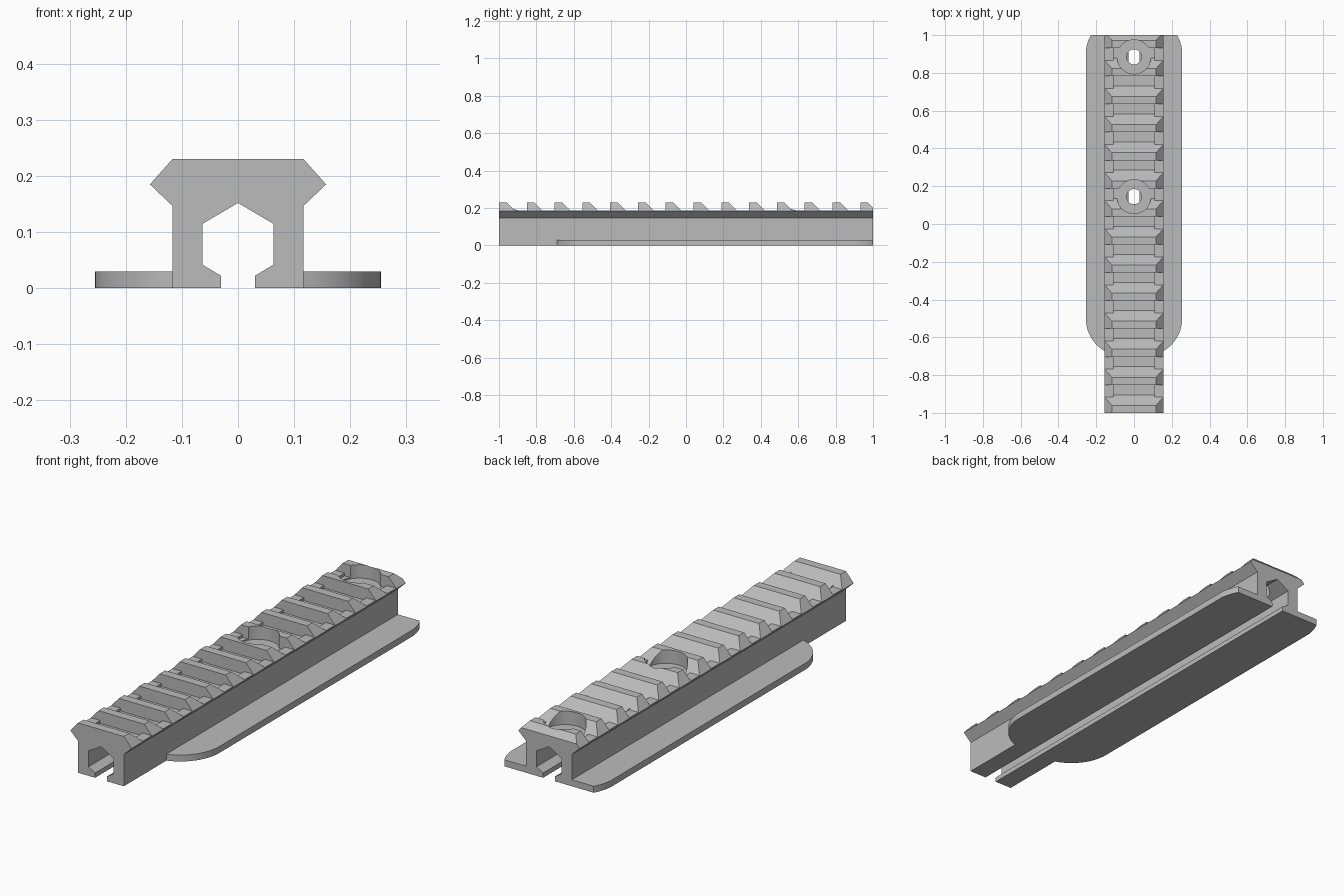
import bpy, bmesh, math
from mathutils import Vector

if "Cube" in bpy.data.objects:
    bpy.data.objects.remove(bpy.data.objects["Cube"], do_unlink=True)

# Single grey finish
grey = bpy.data.materials.new("plain_grey")
grey.use_nodes = True
colour = (0.5, 0.5, 0.5, 1)
grey.diffuse_color = colour
grey.node_tree.nodes["Principled BSDF"].inputs["Base Color"].default_value = colour


def prism(bm, points, offset):
    """Extrude a closed outline along an offset vector."""
    face = bm.faces.new([bm.verts.new(p) for p in points])
    result = bmesh.ops.extrude_face_region(bm, geom=[face], use_keep_orig=True)
    verts = [v for v in result["geom"] if isinstance(v, bmesh.types.BMVert)]
    bmesh.ops.translate(bm, verts=verts, vec=Vector(offset))


def finish(bm, name, helper=False):
    bmesh.ops.recalc_face_normals(bm, faces=bm.faces)
    mesh = bpy.data.meshes.new(name)
    bm.to_mesh(mesh)
    bm.free()
    mesh.materials.append(grey)
    obj = bpy.data.objects.new(name, mesh)
    bpy.context.collection.objects.link(obj)
    if helper:
        obj.hide_render = True
        obj.hide_viewport = True
        obj.display_type = 'WIRE'
    return obj


def cut(target, cutter):
    mod = target.modifiers.new(cutter.name, 'BOOLEAN')
    mod.operation = 'DIFFERENCE'
    mod.solver = 'EXACT'
    mod.object = cutter


# Rail: mirrored half section with a keyhole channel, open at the bottom
TOP = 0.23
half = [(0.03, 0), (0.117, 0), (0.117, 0.147), (0.157, 0.185), (0.117, TOP)]
channel = [(0.063, 0.115), (0.063, 0.042), (0.03, 0.022)]
mirror = lambda pts: [(-x, z) for x, z in reversed(pts)]
section = half + mirror(half) + mirror(channel) + [(0, 0.152)] + channel
bm = bmesh.new()
prism(bm, [(x, -1, z) for x, z in section], (0, 2, 0))
rail = finish(bm, "rail")

# Cross grooves: sloped on one side, upright on the other, deeper in the middle
PITCH = 0.1486
for name, width, floor in (("groove_cutter", 0.2, 0.187),
                           ("deep_groove_cutter", 0.108, 0.174)):
    bm = bmesh.new()
    for i in range(14):
        y = -1 + i * PITCH
        outline = [(y + 0.02, TOP + 0.02), (y + 0.04 + TOP - floor, floor),
                   (y + PITCH, floor), (y + PITCH, TOP + 0.02)]
        prism(bm, [(-width, a, b) for a, b in outline], (2 * width, 0, 0))
    cut(rail, finish(bm, name, True))

# Screw holes with counterbores
for name, radius, bottom in (("counterbore_cutter", 0.09, 0.168),
                             ("screw_hole_cutter", 0.04, 0.1)):
    bm = bmesh.new()
    for y in (0.145, 0.885):
        ring = [math.tau * k / 48 for k in range(48)]
        prism(bm, [(radius * math.cos(a), y + radius * math.sin(a), bottom)
                   for a in ring], (0, 0, 0.2))
    cut(rail, finish(bm, name, True))

# Base flanges: rounded plates on both sides, trimmed flat at the back
R, CX, Y0, Y1 = 0.2, 0.055, -0.5, 0.9
arc = lambda cy, start, end: [
    (CX + R * math.cos(start + (end - start) * k / 12),
     cy + R * math.sin(start + (end - start) * k / 12)) for k in range(13)]
front_end = -math.acos((0.115 - CX) / R)
edge = [(0.115, 1)] + arc(Y0, front_end, 0) + arc(Y1, 0, math.pi / 6)
for side, name in ((1, "left_flange"), (-1, "right_flange")):
    bm = bmesh.new()
    prism(bm, [(side * x, y, 0) for x, y in edge], (0, 0, 0.03))
    flange = finish(bm, name)
    bpy.ops.object.select_all(action='DESELECT')
    flange.select_set(True)
    bpy.context.view_layer.objects.active = flange
    bpy.ops.object.shade_smooth_by_angle(angle=math.radians(25))

# Apply the cuts, then smooth only the bores
bpy.ops.object.select_all(action='DESELECT')
rail.select_set(True)
bpy.context.view_layer.objects.active = rail
cutters = [m.object for m in rail.modifiers]
for c in cutters:
    c.hide_viewport = False
bpy.context.view_layer.update()
for m in list(rail.modifiers):
    bpy.ops.object.modifier_apply(modifier=m.name)
for c in cutters:
    bpy.data.objects.remove(c, do_unlink=True)
bpy.ops.object.shade_smooth_by_angle(angle=math.radians(25))
